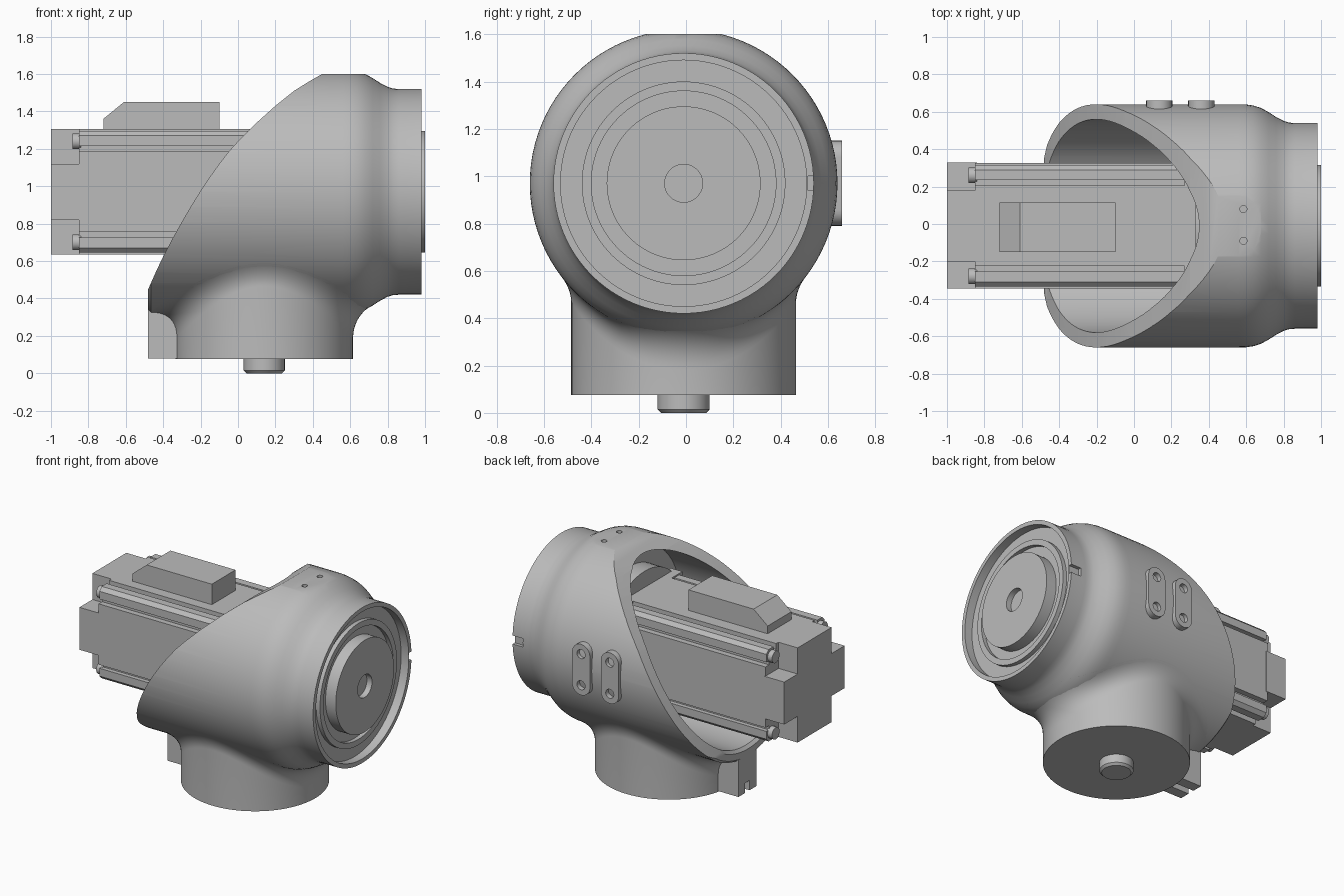
import bpy, bmesh, math
from mathutils import Vector

if "Cube" in bpy.data.objects:
    bpy.data.objects.remove(bpy.data.objects["Cube"])

grey = bpy.data.materials.new("cast grey")
grey.use_nodes = True
grey.diffuse_color = (0.5, 0.5, 0.5, 1)
for node in grey.node_tree.nodes:
    if node.type == 'BSDF_PRINCIPLED':
        node.inputs["Base Color"].default_value = (0.5, 0.5, 0.5, 1)

CY, CZ = -0.01, 0.97          # axis of the housing
NX, NR = 0.14, 0.475          # neck centre and radius
BODY_R = 0.65


def finish(name, bm):
    bmesh.ops.remove_doubles(bm, verts=bm.verts, dist=1e-5)
    bmesh.ops.recalc_face_normals(bm, faces=bm.faces)
    mesh = bpy.data.meshes.new(name)
    bm.to_mesh(mesh)
    bm.free()
    mesh.materials.append(grey)
    ob = bpy.data.objects.new(name, mesh)
    bpy.context.collection.objects.link(ob)
    return ob


def activate(ob):
    bpy.ops.object.select_all(action='DESELECT')
    ob.select_set(True)
    bpy.context.view_layer.objects.active = ob


def smooth(ob, angle=32):
    activate(ob)
    bpy.ops.object.shade_smooth_by_angle(angle=math.radians(angle))


def place(axis, along, u, v):
    return {'x': Vector((along, u, v)), 'y': Vector((u, along, v)),
            'z': Vector((u, v, along))}[axis]


def skin(bm, rings, closed=False):
    count = len(rings) if closed else len(rings) - 1
    for i in range(count):
        a, b = rings[i], rings[(i + 1) % len(rings)]
        for k in range(len(a)):
            n = (k + 1) % len(a)
            bm.faces.new((a[k], a[n], b[n], b[k]))


def lathe(name, profile, axis, u, v, seg=32):
    """Revolve (along, radius) points that start and end on the axis."""
    bm = bmesh.new()
    turns = [2 * math.pi * k / seg for k in range(seg)]
    rings = []
    for along, r in profile:
        if r == 0:
            rings.append([bm.verts.new(place(axis, along, u, v))])
        else:
            rings.append([bm.verts.new(place(axis, along, u + r * math.cos(t),
                                             v + r * math.sin(t))) for t in turns])
    for a, b in zip(rings, rings[1:]):
        for k in range(seg):
            n = (k + 1) % seg
            if len(a) == 1:
                bm.faces.new((a[0], b[n], b[k]))
            elif len(b) == 1:
                bm.faces.new((a[k], a[n], b[0]))
            else:
                bm.faces.new((a[k], a[n], b[n], b[k]))
    return finish(name, bm)


def rod(name, axis, a, b, r, u, v, seg=24):
    return lathe(name, [(a, 0), (a, r), (b, r), (b, 0)], axis, u, v, seg)


def prism(name, points, axis, a, b):
    bm = bmesh.new()
    ends = [[bm.verts.new(place(axis, e, u, v)) for u, v in points] for e in (a, b)]
    skin(bm, ends)
    for ring in ends:
        bm.faces.new(ring)
    return finish(name, bm)


def box(name, x0, x1, y0, y1, z0, z1):
    return prism(name, [(y0, z0), (y1, z0), (y1, z1), (y0, z1)], 'x', x0, x1)


def cut(ob, cutter):
    cutter.hide_render = True
    mod = ob.modifiers.new("cut", 'BOOLEAN')
    mod.operation, mod.solver, mod.object = 'DIFFERENCE', 'EXACT', cutter
    activate(ob)
    bpy.ops.object.modifier_apply(modifier=mod.name)
    bpy.data.objects.remove(cutter)


# Housing shell with stepped output face, revolved around x
shoulder = [(0.56, 0.65), (0.60, 0.649), (0.64, 0.643), (0.68, 0.63), (0.72, 0.608),
            (0.76, 0.582), (0.80, 0.561), (0.83, 0.552), (0.86, 0.55)]
face = [(0.98, 0.55), (0.98, 0.52), (0.92, 0.52), (0.92, 0.43), (0.95, 0.43),
        (0.95, 0.39), (0.92, 0.39), (0.92, 0.325), (1.0, 0.325), (1.0, 0.08),
        (0.96, 0.08), (0.96, 0)]
inside = [(0.45, 0), (0.45, 0.57), (-0.46, 0.57), (-0.48, 0.59), (-0.48, 0.635), (-0.465, 0.65)]
housing = lathe("housing", inside + shoulder + face, 'x', CY, CZ, 96)

# Sloping opening and flat top
slope = [(-0.48, 0.45), (-0.44, 0.54), (-0.4, 0.625), (-0.35, 0.72), (-0.3, 0.81),
         (-0.25, 0.895), (-0.2, 0.975), (-0.15, 1.05), (-0.1, 1.12), (-0.05, 1.185),
         (0, 1.24), (0.1, 1.34), (0.2, 1.43), (0.3, 1.51), (0.38, 1.56), (0.45, 1.6)]
cut(housing, prism("opening_cutter", slope + [(1.2, 1.6), (1.2, 2), (-1.2, 2), (-1.2, 0.45)],
                   'y', -1, 1))
cut(housing, box("slot_cutter", 0.9, 1.1, 0.515, 0.7, 0.94, 1.0))
for y in (-0.09, 0.08):
    cut(housing, rod("hole_cutter", 'z', 1.56, 1.7, 0.019, 0.585, y, 16))
smooth(housing)


# Neck with a fillet that follows the underside of the housing
def body_radius(x):
    if x <= shoulder[0][0]:
        return BODY_R
    for (x0, r0), (x1, r1) in zip(shoulder, shoulder[1:]):
        if x <= x1:
            return r0 + (r1 - r0) * (x - x0) / (x1 - x0)
    return shoulder[-1][1]


def under(r, t):
    x, y = NX + r * math.cos(t), r * math.sin(t)
    return CZ - math.sqrt(max(body_radius(x) ** 2 - y * y, 0))


bm = bmesh.new()
SEG, STEPS = 96, 10
rings = [[] for _ in range(STEPS + 2)]
for k in range(SEG):
    t = 2 * math.pi * k / SEG
    reach = 0.05 + 0.095 * math.cos(t) ** 2
    top = under(NR + reach, t)
    corner = under(NR, t)
    start = corner - 0.06 - 0.08 * math.cos(t) ** 2
    rows = [(NR, 0.075)]
    for i in range(STEPS + 1):
        s = i / STEPS
        w = ((1 - s) ** 2, 2 * s * (1 - s), s * s)
        rows.append((NR + reach * w[2], start * w[0] + corner * w[1] + top * w[2]))
    for ring, (r, z) in zip(rings, rows):
        ring.append(bm.verts.new((NX + r * math.cos(t), CY + r * math.sin(t), z)))
skin(bm, rings)
bm.faces.new(rings[0])
smooth(finish("neck", bm), 40)

# Shaft stub under the neck
smooth(lathe("shaft_stub", [(0, 0), (0, 0.095), (0.015, 0.11), (0.1, 0.11), (0.1, 0)],
             'z', NX, CY, 40))

# Stop block behind the neck, notched from below
prism("stop_block", [(-0.1, 0.08), (-0.025, 0.08), (-0.025, 0.15), (0.025, 0.15),
                     (0.025, 0.08), (0.1, 0.08), (0.1, 0.34), (-0.1, 0.34)],
      'x', -0.48, -0.3)

# Slotted pads on the back side
for i, px in enumerate((0.135, 0.36)):
    outline = []
    for k in range(26):
        t = math.pi * (k if k < 13 else k - 1) / 12
        outline.append((px + 0.07 * math.cos(t),
                        CZ + (0.11 if k < 13 else -0.11) + 0.07 * math.sin(t)))
    pad = prism("mounting_pad_%d" % (i + 1), outline, 'y', 0.58, 0.66)
    for dz in (-0.11, 0.11):
        cut(pad, rod("hole_cutter", 'y', 0.62, 0.7, 0.032, px, CZ + dz, 20))
    smooth(pad)

# Motor body: square section with grooves beside each corner rail
corner = [(0.335, 0.215), (0.295, 0.215), (0.295, 0.245), (0.325, 0.245), (0.325, 0.30)]
corner += [(b, a) for a, b in reversed(corner)]
section = []
for q in range(4):
    c, s = (1, 0, -1, 0)[q], (0, 1, 0, -1)[q]
    section += [(CY + c * u - s * v, CZ + s * u + c * v) for u, v in corner]
prism("motor_body", section, 'x', -0.85, 0.27)

# Motor mounting flange and gear unit
box("motor_flange", 0.27, 0.36, CY - 0.335, CY + 0.335, CZ - 0.335, CZ + 0.335)
smooth(rod("gear_unit", 'x', 0.33, 0.5, 0.45, CY, CZ, 64))

# Cross-shaped rear cap with corner screws
box("rear_cap_upright", -1, -0.84, -0.2, 0.18, 0.635, 1.305)
box("rear_cap_crossbar", -1, -0.84, -0.345, 0.33, 0.82, 1.12)
for sy in (-1, 1):
    for sz in (-1, 1):
        smooth(rod("corner_screw", 'x', -0.885, -0.84, 0.042,
                   CY + sy * 0.27, CZ + sz * 0.27, 20))

# Connector cover on the motor
prism("connector_cover", [(-0.72, 1.29), (-0.1, 1.29), (-0.1, 1.45), (-0.61, 1.45),
                          (-0.72, 1.36)], 'y', -0.15, 0.115)
